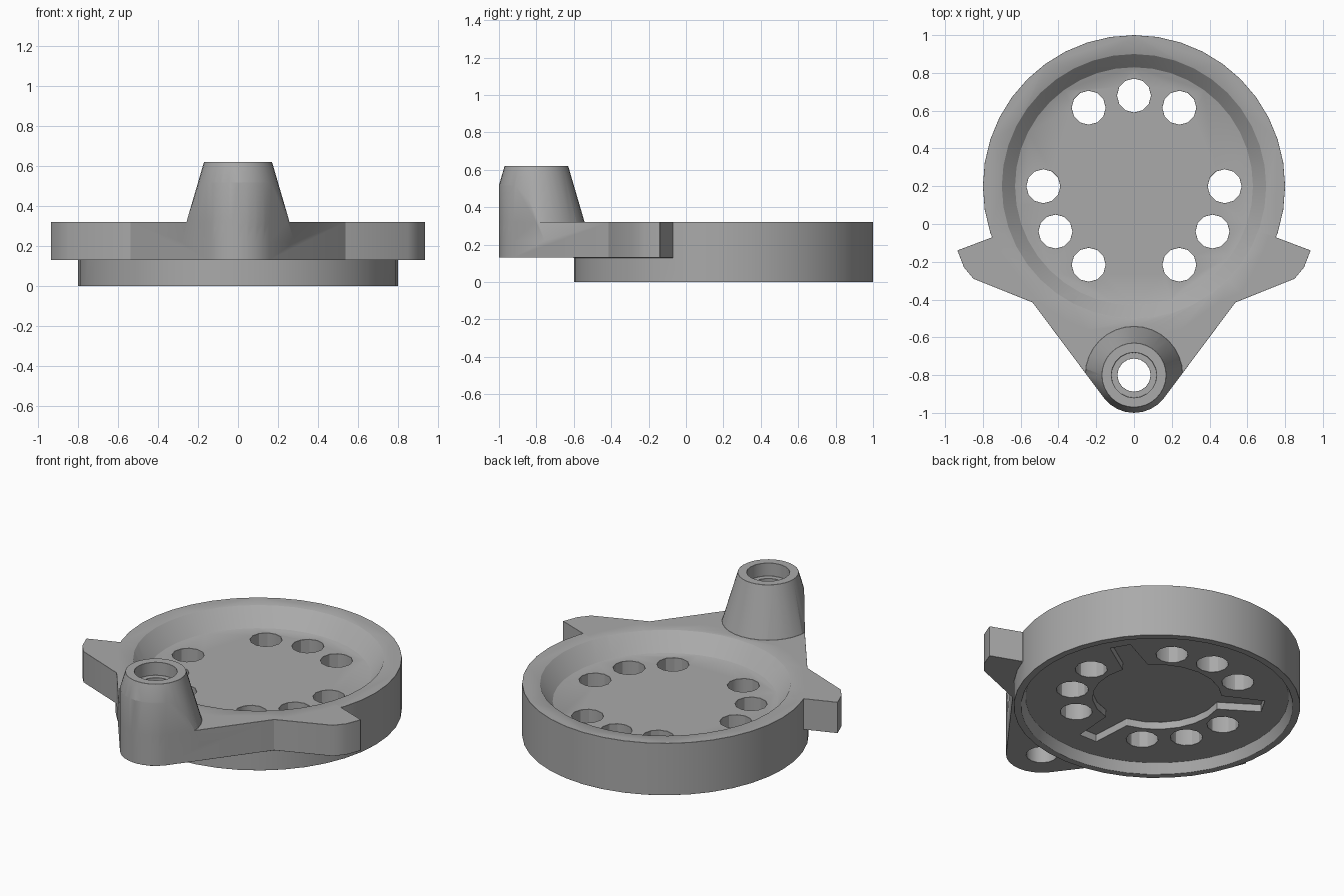
import bpy, bmesh, math
from mathutils import Matrix, Vector

if "Cube" in bpy.data.objects:
    bpy.data.objects.remove(bpy.data.objects["Cube"], do_unlink=True)

DISC = Vector((0, 0.2))
PIVOT = Vector((0, -0.8))
TOP = 0.32

grey = bpy.data.materials.new("plain grey")
grey.use_nodes = True
grey.diffuse_color = (0.4, 0.4, 0.4, 1)
grey.node_tree.nodes["Principled BSDF"].inputs["Base Color"].default_value = (0.4, 0.4, 0.4, 1)


def make(name, bm):
    bmesh.ops.recalc_face_normals(bm, faces=bm.faces)
    mesh = bpy.data.meshes.new(name)
    bm.to_mesh(mesh)
    bm.free()
    mesh.materials.append(grey)
    obj = bpy.data.objects.new(name, mesh)
    bpy.context.collection.objects.link(obj)
    return obj


def frustum(name, centre, r_low, r_high, z_low, z_high, sides=40):
    bm = bmesh.new()
    place = Matrix.Translation((centre.x, centre.y, (z_low + z_high) / 2))
    bmesh.ops.create_cone(bm, cap_ends=True, segments=sides, radius1=r_low,
                          radius2=r_high, depth=z_high - z_low, matrix=place)
    return make(name, bm)


def prism(name, outline, z_low, z_high):
    bm = bmesh.new()
    face = bm.faces.new([bm.verts.new((x, y, z_low)) for x, y in outline])
    grown = bmesh.ops.extrude_face_region(bm, geom=[face])["geom"]
    verts = [g for g in grown if isinstance(g, bmesh.types.BMVert)]
    bmesh.ops.translate(bm, verts=verts, vec=(0, 0, z_high - z_low))
    return make(name, bm)


def apply_all(obj):
    bpy.ops.object.select_all(action="DESELECT")
    obj.select_set(True)
    bpy.context.view_layer.objects.active = obj
    for mod in list(obj.modifiers):
        bpy.ops.object.modifier_apply(modifier=mod.name)


def combine(obj, other, operation):
    mod = obj.modifiers.new(operation, "BOOLEAN")
    mod.operation, mod.object, mod.solver = operation, other, "EXACT"
    apply_all(obj)
    bpy.data.objects.remove(other, do_unlink=True)


def polar(centre, radius, degrees):
    a = math.radians(degrees)
    return centre + Vector((radius * math.cos(a), radius * math.sin(a)))


# Bracket outline: right half mirrored around a rounded nose
side = [Vector(p) for p in ((0.4, 0.06), (0.75, -0.07), (0.935, -0.14),
                            (0.9, -0.23), (0.85, -0.29), (0.537, -0.415))]
nose = [polar(PIVOT, 0.2, a) for a in range(-38, -143, -13)]
outline = side + nose + [Vector((-p.x, p.y)) for p in reversed(side)]

# Disc joined with the eared bracket
body = frustum("mounting_plate", DISC, 0.8, 0.8, 0, TOP)
combine(body, prism("bracket", outline, 0.13, TOP), "UNION")

# Tapered post, trimmed flush with the bracket edge
post = frustum("post", PIVOT, 0.287, 0.17, 0.22, 0.62, 32)
combine(post, prism("post_trim", outline, 0.1, 0.7), "INTERSECT")
combine(body, post, "UNION")

# Tray on top and shallow recess underneath
combine(body, frustum("tray", DISC, 0.63, 0.70, 0.21, TOP + 0.0005), "DIFFERENCE")
combine(body, frustum("under_recess", DISC, 0.76, 0.735, -0.001, 0.06), "DIFFERENCE")

# Three-armed pocket in the underside
pocket = []
for arm in (30, 150, 270):
    out = polar(Vector((0, 0)), 1, arm)
    across = Vector((-out.y, out.x)) * 0.06
    pocket += [DISC + out * 0.6 - across, DISC + out * 0.6 + across]
    pocket += [polar(DISC, 0.36, arm + a) for a in range(12, 109, 16)]
combine(body, prism("pocket", pocket, 0.02, 0.105), "DIFFERENCE")

# Ring of holes, leaving gaps where the pocket arms run
for angle in range(0, 360, 30):
    if angle not in (30, 150, 270):
        combine(body, frustum("hole", polar(DISC, 0.48, angle), 0.09, 0.09, -0.1, 0.5, 12), "DIFFERENCE")

# Stepped bore through the post
combine(body, frustum("bore", PIVOT, 0.088, 0.088, -0.1, 0.7, 16), "DIFFERENCE")
combine(body, frustum("counterbore", PIVOT, 0.12, 0.12, 0.54, 0.7, 20), "DIFFERENCE")

# Small softened edges and smooth round walls
bevel = body.modifiers.new("soft_edges", "BEVEL")
bevel.width, bevel.segments = 0.01, 1
bevel.limit_method, bevel.angle_limit = "ANGLE", math.radians(40)
apply_all(body)
bpy.ops.object.shade_smooth_by_angle(angle=math.radians(30))
